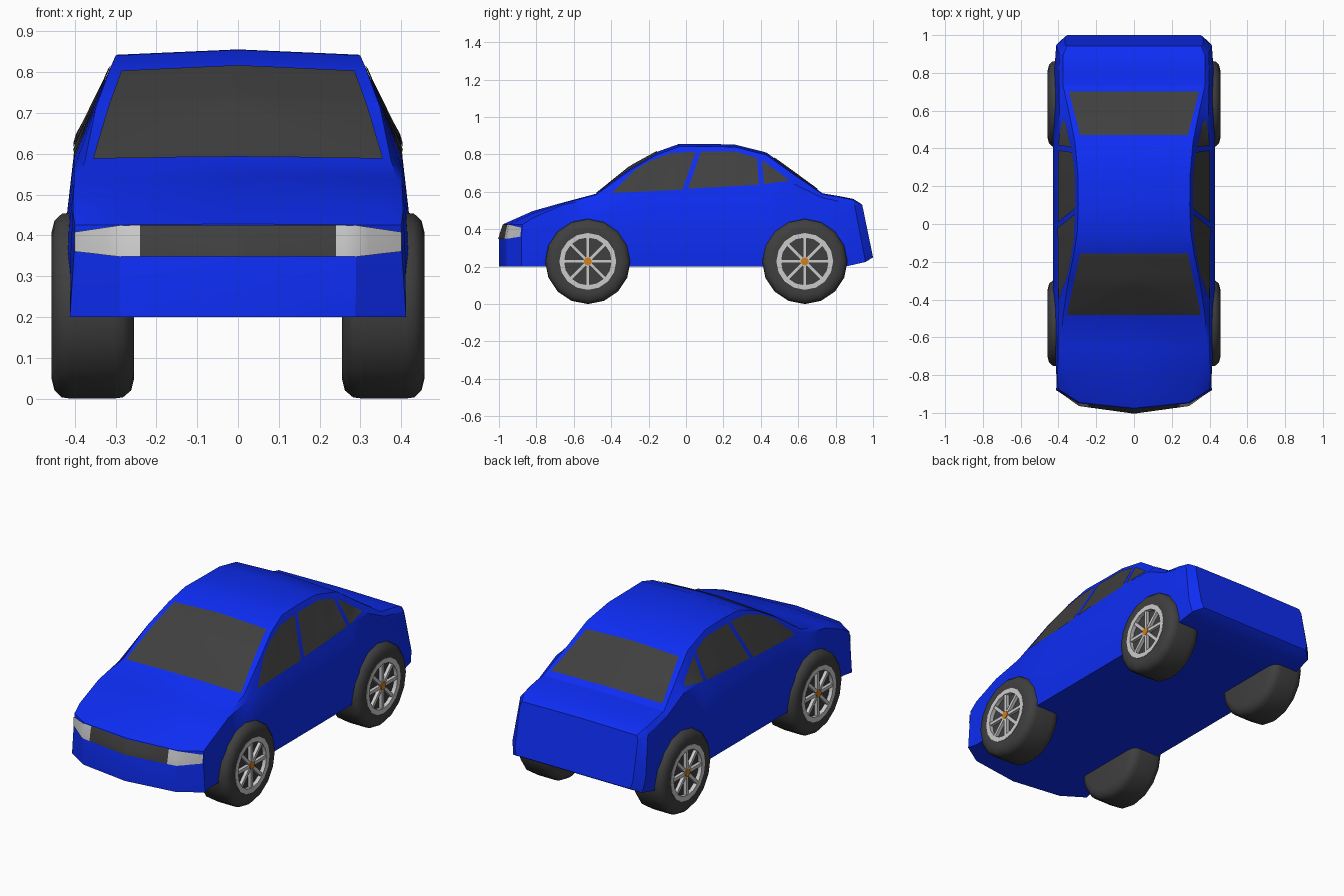
import bpy, bmesh, math
from mathutils import Vector, Matrix
from mathutils.bvhtree import BVHTree

if "Cube" in bpy.data.objects:
    bpy.data.objects.remove(bpy.data.objects["Cube"])


def colour(name, rgb):
    m = bpy.data.materials.new(name)
    m.diffuse_color = (*rgb, 1)
    m.use_nodes = True
    m.node_tree.nodes["Principled BSDF"].inputs["Base Color"].default_value = m.diffuse_color
    return m


BLUE = colour("blue_paint", (0.004, 0.026, 0.9))
DARK = colour("dark", (0.05, 0.05, 0.05))
ORANGE = colour("orange", (0.65, 0.22, 0.01))


def finish(bm, name, mat=None, angle=30):
    """Turn a right-hand half into a mirrored, smoothed object."""
    me = bpy.data.meshes.new(name)
    bm.to_mesh(me)
    bm.free()
    ob = bpy.data.objects.new(name, me)
    bpy.context.collection.objects.link(ob)
    if mat:
        me.materials.append(mat)
    for o in bpy.context.selected_objects:
        o.select_set(False)
    ob.select_set(True)
    bpy.context.view_layer.objects.active = ob
    bpy.ops.object.shade_smooth_by_angle(angle=math.radians(angle))
    mod = ob.modifiers.new("Mirror", 'MIRROR')
    mod.use_clip = True
    return ob


# Body: cross-sections along y, half-width side only
# y, widest, shoulder x, shoulder z, top edge x, top edge z, centre z
STATIONS = [
    (-0.82, .410, .405, .460, .345, .485, .497),
    (-0.66, .420, .402, .530, .390, .538, .542),
    (-0.48, .425, .402, .565, .375, .585, .590),
    (-0.30, .430, .402, .590, .348, .715, .735),
    (-0.16, .430, .400, .600, .318, .797, .812),
    (-0.04, .430, .400, .610, .300, .841, .855),
    (0.10, .430, .400, .620, .295, .843, .856),
    (0.26, .430, .398, .635, .297, .840, .853),
    (0.43, .430, .395, .645, .312, .797, .810),
    (0.58, .430, .395, .640, .342, .690, .702),
    (0.73, .428, .397, .568, .375, .588, .592),
]


def section(y_low, y_top, w, ws, zs, wr, zr, zc, zb=0.2, zm=0.36):
    pts = [(0, zb), (w * .7, zb), (w - .012, zb), (w, zm), (ws, zs), (wr, zr), (0, zc)]
    return [(x, y_low + (y_top - y_low) * (z - zb) / (zc - zb), z) for x, z in pts]


rings = [[(0, -1, .2), (.288, -.96, .2), (.412, -.88, .2), (.402, -.88, .355),
          (.4, -.875, .425), (.29, -.945, .426), (0, -.975, .428)]]
rings += [section(s[0], s[0], *s[1:]) for s in STATIONS]
rings.append(section(.85, .82, .420, .398, .548, .377, .573, .577, .2))
rings.append(section(.96, .895, .412, .395, .530, .375, .556, .562, .225, .30))
rings.append(section(1.0, .942, .365, .365, .505, .355, .528, .532, .25, .29))

bm = bmesh.new()
loops = [[bm.verts.new(p) for p in r] for r in rings]
for a, b in zip(loops, loops[1:]):
    for i in range(6):
        bm.faces.new((a[i], a[i + 1], b[i + 1], b[i]))
bm.faces.new(loops[-1])
A, B, C, C2, D, E, F = loops[0]
A2, B2 = bm.verts.new((0, -1, .35)), bm.verts.new((.29, -.96, .35))
for f in ((A, B, B2, A2), (B, C, C2, B2), (A2, B2, E, F), (B2, C2, D, E)):
    bm.faces.new(f)
bmesh.ops.recalc_face_normals(bm, faces=bm.faces)
skin = BVHTree.FromBMesh(bm)
finish(bm, "car_body", BLUE, 25)


# Glass, grille and lights: flat outlines projected onto the body
def panel(name, pts, axis, sign, mat=None):
    d = Vector([sign if i == axis else 0 for i in range(3)])
    bm = bmesh.new()
    vs = []
    for p in pts:
        co = list(p)
        co.insert(axis, 0)
        vs.append(bm.verts.new(co))
    bm.faces.new(vs)
    for ax in range(3):
        if ax == axis:
            continue
        n = Vector([float(i == ax) for i in range(3)])
        for k in range(1, 67):
            bmesh.ops.bisect_plane(bm, geom=bm.verts[:] + bm.edges[:] + bm.faces[:],
                                   plane_co=n * (-1 + .03 * k), plane_no=n)
    for v in bm.verts:
        centre = axis != 0 and v.co.x < 1e-3
        o = v.co.copy()
        if centre:
            o.x = 1e-4
        hit, nor, _, _ = skin.ray_cast(o + d * 2, -d)
        if hit:
            v.co = hit + nor * (.004 if nor.dot(d) > 0 else -.004)
        if centre:
            v.co.x = 0
    bm.normal_update()
    if sum(f.normal.dot(d) for f in bm.faces) < 0:
        bmesh.ops.reverse_faces(bm, faces=bm.faces[:])
    finish(bm, name, mat)


panel("windshield", [(0, -.48), (.355, -.48), (.285, -.155), (0, -.155)], 2, 1, DARK)
panel("rear_window", [(0, .47), (.285, .47), (.345, .70), (0, .70)], 2, 1, DARK)
panel("front_side_window", [(-.395, .592), (-.28, .71), (-.19, .765), (-.08, .805),
                            (.053, .813), (-.02, .61)], 0, 1, DARK)
panel("middle_side_window", [(.01, .615), (.08, .813), (.267, .813),
                             (.38, .778), (.39, .638)], 0, 1, DARK)
panel("rear_side_window", [(.406, .768), (.556, .658), (.417, .64)], 0, 1, DARK)
panel("grille", [(0, .348), (.24, .348), (.24, .424), (0, .424)], 1, -1, DARK)
panel("headlight", [(.24, .348), (.29, .348), (.398, .36),
                    (.398, .408), (.29, .424), (.24, .424)], 1, -1)


# Wheels: profiles (x, radius) turned about the axle
def lathe(name, prof, y, mat=None, steps=16, closed=False):
    bm = bmesh.new()
    vs = [bm.verts.new((x, 0, r)) for x, r in prof]
    es = [bm.edges.new(p) for p in zip(vs, vs[1:])]
    if closed:
        es.append(bm.edges.new((vs[-1], vs[0])))
    bmesh.ops.spin(bm, geom=vs + es, cent=(0, 0, 0), axis=(1, 0, 0),
                   angle=math.tau, steps=steps)
    bmesh.ops.remove_doubles(bm, verts=bm.verts, dist=1e-5)
    bmesh.ops.recalc_face_normals(bm, faces=bm.faces)
    bmesh.ops.translate(bm, verts=bm.verts, vec=(0, y, .228))
    finish(bm, name, mat, 40)


TYRE = [(.255, 0), (.255, .18), (.262, .208), (.282, .225), (.305, .228), (.41, .228),
        (.432, .225), (.45, .208), (.457, .18), (.455, .15), (.435, .148), (.435, 0)]
for end, y in (("front", -.525), ("rear", .635)):
    lathe(end + "_tyre", TYRE, y, DARK)
    lathe(end + "_rim", [(.434, .152), (.457, .152), (.457, .125), (.434, .125)], y, closed=True)
    lathe(end + "_hub_cap", [(.434, .022), (.457, .022), (.457, 0)], y, ORANGE, 8)
    bm = bmesh.new()
    for k in range(8):
        m = (Matrix.Translation((.444, y, .228)) @ Matrix.Rotation(k * math.tau / 8, 4, 'X')
             @ Matrix.Translation((0, 0, .072)) @ Matrix.Diagonal((.018, .018, .115, 1)))
        bmesh.ops.create_cube(bm, size=1, matrix=m)
    finish(bm, end + "_spokes")
